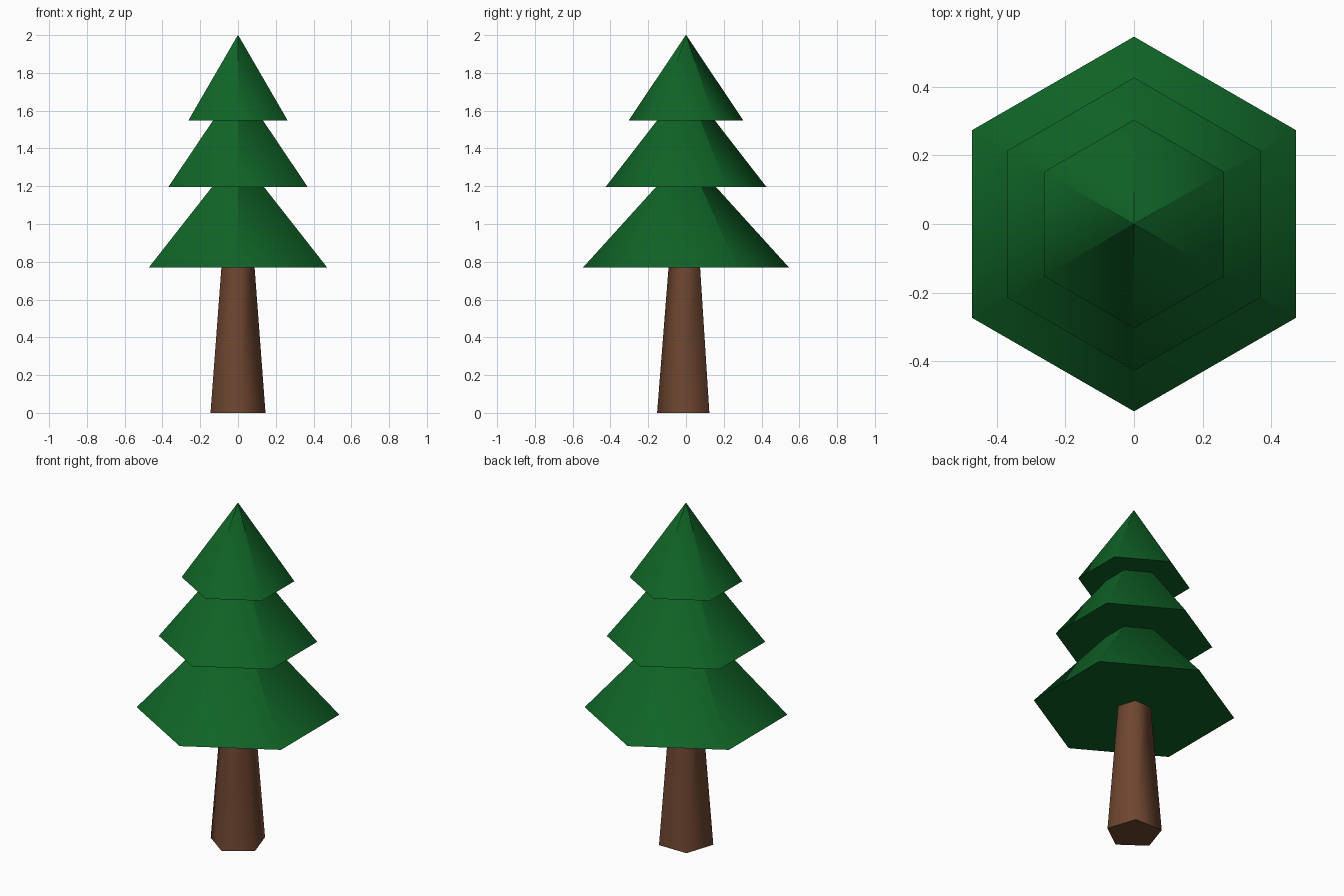
import bpy
import bmesh
from math import cos, sin, pi

cube = bpy.data.objects.get("Cube")
if cube:
    bpy.data.objects.remove(cube, do_unlink=True)


def make_material(name, color):
    mat = bpy.data.materials.new(name)
    mat.use_nodes = True
    mat.diffuse_color = color
    mat.node_tree.nodes["Principled BSDF"].inputs["Base Color"].default_value = color
    return mat


def tapered_prism(name, sides, bottom, top, mat):
    """Closed prism between two (radius, height) rings, one corner facing -y."""
    bm = bmesh.new()
    rings = []
    for radius, z in (bottom, top):
        angles = [-pi / 2 + 2 * pi * i / sides for i in range(sides)]
        rings.append([bm.verts.new((radius * cos(a), radius * sin(a), z)) for a in angles])
    low, high = rings
    for i in range(sides):
        j = (i + 1) % sides
        bm.faces.new((low[i], low[j], high[j], high[i])).smooth = True
    # Flat end caps with crisp rims
    for cap in (bm.faces.new(low[::-1]), bm.faces.new(high)):
        for edge in cap.edges:
            edge.smooth = False
    mesh = bpy.data.meshes.new(name)
    bm.to_mesh(mesh)
    bm.free()
    mesh.materials.append(mat)
    obj = bpy.data.objects.new(name, mesh)
    bpy.context.collection.objects.link(obj)
    return obj


bark = make_material("bark brown", (0.156, 0.061, 0.030, 1))
needles = make_material("needle green", (0.005, 0.127, 0.020, 1))

# Five-sided trunk, narrowing upwards
tapered_prism("trunk", 5, (0.153, 0), (0.09, 0.8), bark)

# Three stacked six-sided cones of foliage, each with a tiny blunt tip
tiers = {
    "lower_foliage": (0.545, 0.77, 1.37),
    "middle_foliage": (0.426, 1.196, 1.744),
    "upper_foliage": (0.303, 1.549, 2.0),
}
for name, (radius, base, tip) in tiers.items():
    tapered_prism(name, 6, (radius, base), (0.001, tip), needles)
